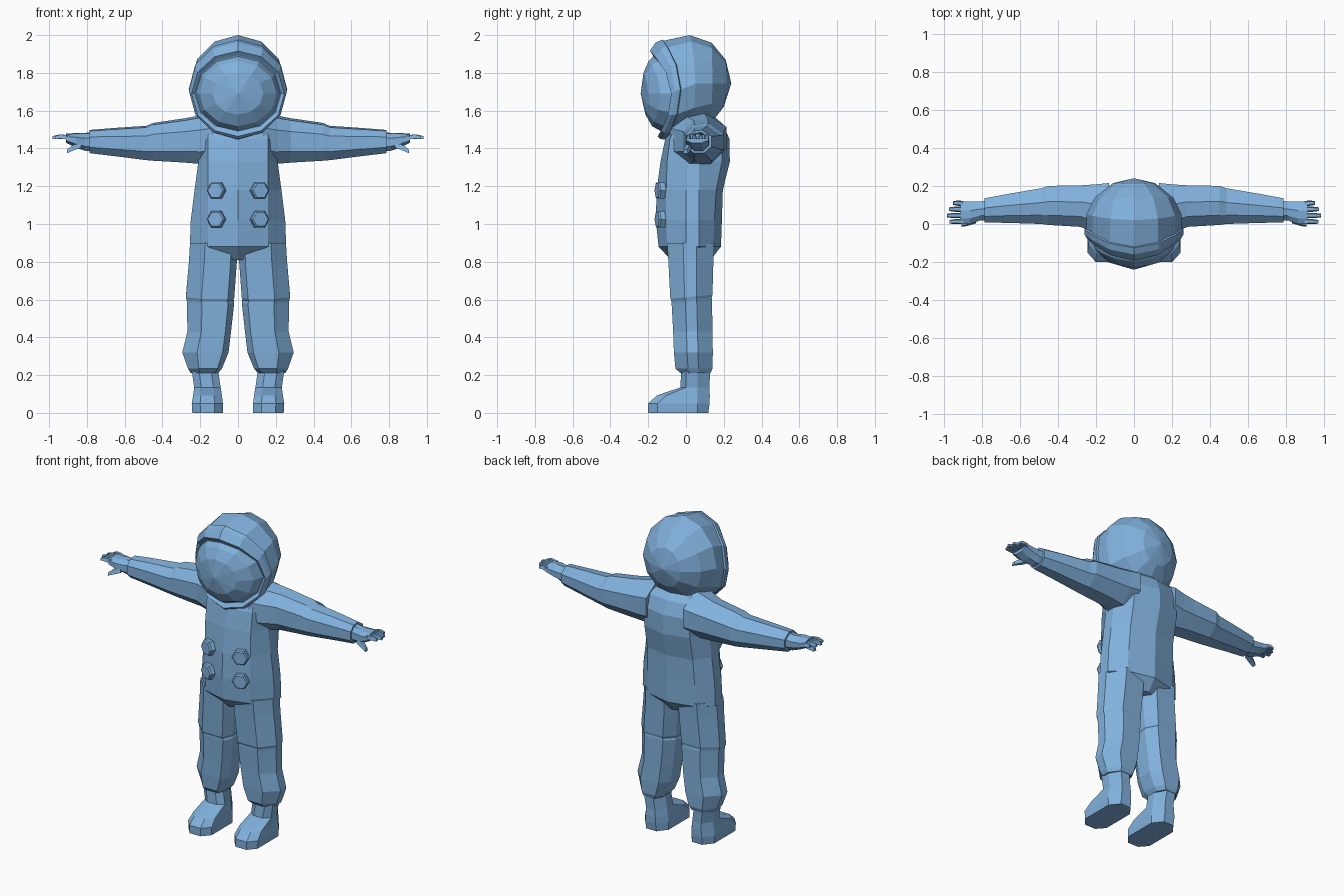
import bpy, bmesh, math
from mathutils import Vector

suit = bpy.data.materials.new("suit blue")
suit.diffuse_color = (0.22, 0.44, 0.72, 1)


def finish(name, bm, mirror):
    bmesh.ops.recalc_face_normals(bm, faces=bm.faces)
    me = bpy.data.meshes.new(name)
    bm.to_mesh(me)
    bm.free()
    me.materials.append(suit)
    ob = bpy.data.objects.new(name, me)
    bpy.context.collection.objects.link(ob)
    if mirror:
        mod = ob.modifiers.new("mirror", 'MIRROR')
        mod.use_mirror_merge = False
    return ob


def loft(name, rings, mirror=False, poles=(None, None)):
    """Skin a list of equal-sized point rings; close ends by cap or pole."""
    bm = bmesh.new()
    vs = [[bm.verts.new(p) for p in r] for r in rings]
    n = len(vs[0])
    for a, b in zip(vs, vs[1:]):
        for i in range(n):
            j = (i + 1) % n
            bm.faces.new((a[i], a[j], b[j], b[i]))
    for ring, pole in ((vs[0], poles[0]), (vs[-1], poles[1])):
        if pole is None:
            bm.faces.new(ring)
        else:
            p = bm.verts.new(pole)
            for i in range(n):
                bm.faces.new((ring[i], ring[(i + 1) % n], p))
    return finish(name, bm, mirror)


# Torso: half outline front centre -> panel edge -> side -> back, mirrored
def torso_ring(z, yf, xe, ye, w, xb, ye2, yb):
    half = [(xe, ye), (w, 0.0), (w, 0.07), (xb, ye2)]
    pts = [(0, yf)] + half + [(0, yb)] + [(-x, y) for x, y in reversed(half)]
    return [(x, y, z) for x, y in pts]


loft("torso", [torso_ring(*r) for r in (
    (0.81, -0.08, 0.03, -0.07, 0.05, 0.03, 0.12, 0.13),
    (0.88, -0.145, 0.16, -0.10, 0.255, 0.17, 0.145, 0.185),
    (1.02, -0.16, 0.16, -0.105, 0.25, 0.165, 0.15, 0.19),
    (1.18, -0.155, 0.16, -0.105, 0.23, 0.16, 0.16, 0.195),
    (1.33, -0.135, 0.16, -0.10, 0.21, 0.16, 0.19, 0.232),
    (1.45, -0.11, 0.16, -0.085, 0.20, 0.16, 0.195, 0.23),
    (1.53, -0.085, 0.15, -0.05, 0.19, 0.14, 0.175, 0.195),
    (1.585, -0.05, 0.10, -0.03, 0.13, 0.08, 0.12, 0.13))])


# Legs: chamfered sections, with a knee seam and gathered cuff
SECTION = ((0.13, 0), (0.68, 0), (1, 0.34), (1, 0.62),
           (0.7, 1), (0.18, 1), (0, 0.7), (0, 0.25))


def leg_ring(z, x0, x1, y0, y1, tilt=0.0):
    pts = [(x0 + u * (x1 - x0), y0 + v * (y1 - y0)) for u, v in SECTION]
    return [(x, y, z + tilt * y) for x, y in pts]


loft("leg", [leg_ring(*r) for r in (
    (0.90, 0.004, 0.254, -0.10, 0.15),
    (0.80, 0.006, 0.26, -0.093, 0.145),
    (0.612, 0.02, 0.276, -0.083, 0.14, 0.1),
    (0.598, 0.025, 0.272, -0.076, 0.136, 0.1),
    (0.585, 0.02, 0.27, -0.076, 0.138, 0.1),
    (0.43, 0.037, 0.268, -0.068, 0.14),
    (0.32, 0.05, 0.295, -0.064, 0.142),
    (0.235, 0.085, 0.265, -0.056, 0.14),
    (0.21, 0.105, 0.25, -0.03, 0.13))], mirror=True)


# Boots: ankle shaft widening into a long rounded toe
def boot_ring(z, x0, x1, toe, heel):
    w = x1 - x0
    ball = min(0, toe + 0.05)
    return [(x, y, z) for x, y in (
        (x0 + 0.27 * w, toe), (x0 + 0.73 * w, toe), (x1, ball), (x1, 0.06),
        (x0 + 0.72 * w, heel), (x0 + 0.28 * w, heel), (x0, 0.06), (x0, ball))]


loft("boot", [boot_ring(*r) for r in (
    (0.225, 0.105, 0.245, -0.025, 0.128),
    (0.135, 0.092, 0.232, -0.03, 0.124),
    (0.092, 0.085, 0.238, -0.155, 0.126),
    (0.05, 0.08, 0.245, -0.20, 0.125),
    (0.0, 0.08, 0.242, -0.20, 0.118))], mirror=True)


# Sleeves: octagonal sections along x with a step above the elbow
def arm_ring(x, y0, y1, z0, z1):
    return [(x, y0 + u * (y1 - y0), z0 + v * (z1 - z0)) for u, v in (
        (0, 0.25), (0, 0.7), (0.25, 0.95), (0.6, 1),
        (1, 0.72), (1, 0.3), (0.7, 0), (0.25, 0))]


loft("sleeve", [arm_ring(*r) for r in (
    (0.13, -0.085, 0.215, 1.32, 1.59),
    (0.20, -0.05, 0.208, 1.318, 1.575),
    (0.28, -0.015, 0.203, 1.325, 1.56),
    (0.45, -0.005, 0.20, 1.335, 1.535),
    (0.485, 0.0, 0.188, 1.338, 1.52),
    (0.66, 0.006, 0.158, 1.36, 1.508),
    (0.785, 0.008, 0.135, 1.375, 1.498))], mirror=True)

# Gloves: palm, four fingers and a thumb
loft("glove_palm", [arm_ring(*r) for r in (
    (0.77, 0.02, 0.122, 1.385, 1.488),
    (0.81, 0.018, 0.118, 1.388, 1.482),
    (0.86, 0.0, 0.118, 1.405, 1.482),
    (0.91, 0.0, 0.12, 1.43, 1.478))], mirror=True)


def finger(name, a, b, r):
    a, b = Vector(a), Vector(b)
    mid = a.lerp(b, 0.6) + Vector((0, 0, 0.004))

    def ring(c, s):
        return [c + Vector((0, y * s, z * s)) for y, z in
                ((-1, -0.6), (-0.6, 1), (0.6, 1), (1, -0.6))]
    loft(name, [ring(a, r), ring(mid, r), ring(b, r * 0.7)], mirror=True)


for i, (y, tip) in enumerate(((0.014, 0.968), (0.045, 0.982),
                              (0.077, 0.972), (0.108, 0.95))):
    finger(f"finger_{i + 1}", (0.895, y, 1.456),
           (tip, y * 1.05 - 0.003, 1.456), 0.0135)
finger("thumb", (0.83, 0.022, 1.415), (0.905, -0.002, 1.382), 0.018)


# Helmet: 12-sided rings lofted back to front, bowed so sides sit further back
def head_ring(yt, ys, yb, rx, rz, zc):
    pts = []
    for i in range(12):
        a = i * math.tau / 12
        s, c = math.sin(a), math.cos(a)
        y_end = yt if c > 0 else yb
        pts.append((rx * s, ys + (y_end - ys) * c * c, zc + rz * c))
    return pts


loft("helmet_shell", [head_ring(*r) for r in (
    (0.21, 0.215, 0.20, 0.11, 0.125, 1.745),
    (0.135, 0.14, 0.13, 0.205, 0.215, 1.745),
    (0.02, 0.05, 0.03, 0.25, 0.257, 1.743),
    (-0.12, -0.025, -0.10, 0.25, 0.258, 1.712),
    (-0.125, -0.03, -0.105, 0.261, 0.264, 1.712),
    (-0.16, -0.055, -0.135, 0.26, 0.256, 1.705),
    (-0.192, -0.078, -0.15, 0.246, 0.226, 1.69),
    (-0.175, -0.065, -0.135, 0.228, 0.203, 1.69))],
    poles=((0, 0.24, 1.745), (0, -0.12, 1.69)))

# Visor: bulging faceted dome set in the rim
loft("visor", [head_ring(*r) for r in (
    (-0.17, -0.06, -0.13, 0.226, 0.20, 1.69),
    (-0.198, -0.135, -0.18, 0.205, 0.172, 1.69),
    (-0.225, -0.20, -0.215, 0.135, 0.11, 1.69))],
    poles=((0, -0.10, 1.69), (0, -0.24, 1.69)))

# Chest buttons: hexagonal knobs following the angled chest panels
turn = math.atan2(0.05, 0.16)
out = Vector((math.sin(turn), -math.cos(turn), 0))
side = Vector((math.cos(turn), math.sin(turn), 0))
for row, z in (("upper", 1.177), ("lower", 1.025)):
    base = Vector((0.108, -0.115, z))
    rings = []
    for depth, r in ((0.0, 0.05), (0.033, 0.05), (0.041, 0.042)):
        rings.append([base + out * depth + side * (r * math.cos(k * math.pi / 3))
                      + Vector((0, 0, r * math.sin(k * math.pi / 3)))
                      for k in range(6)])
    loft(f"{row}_button", rings, mirror=True)
